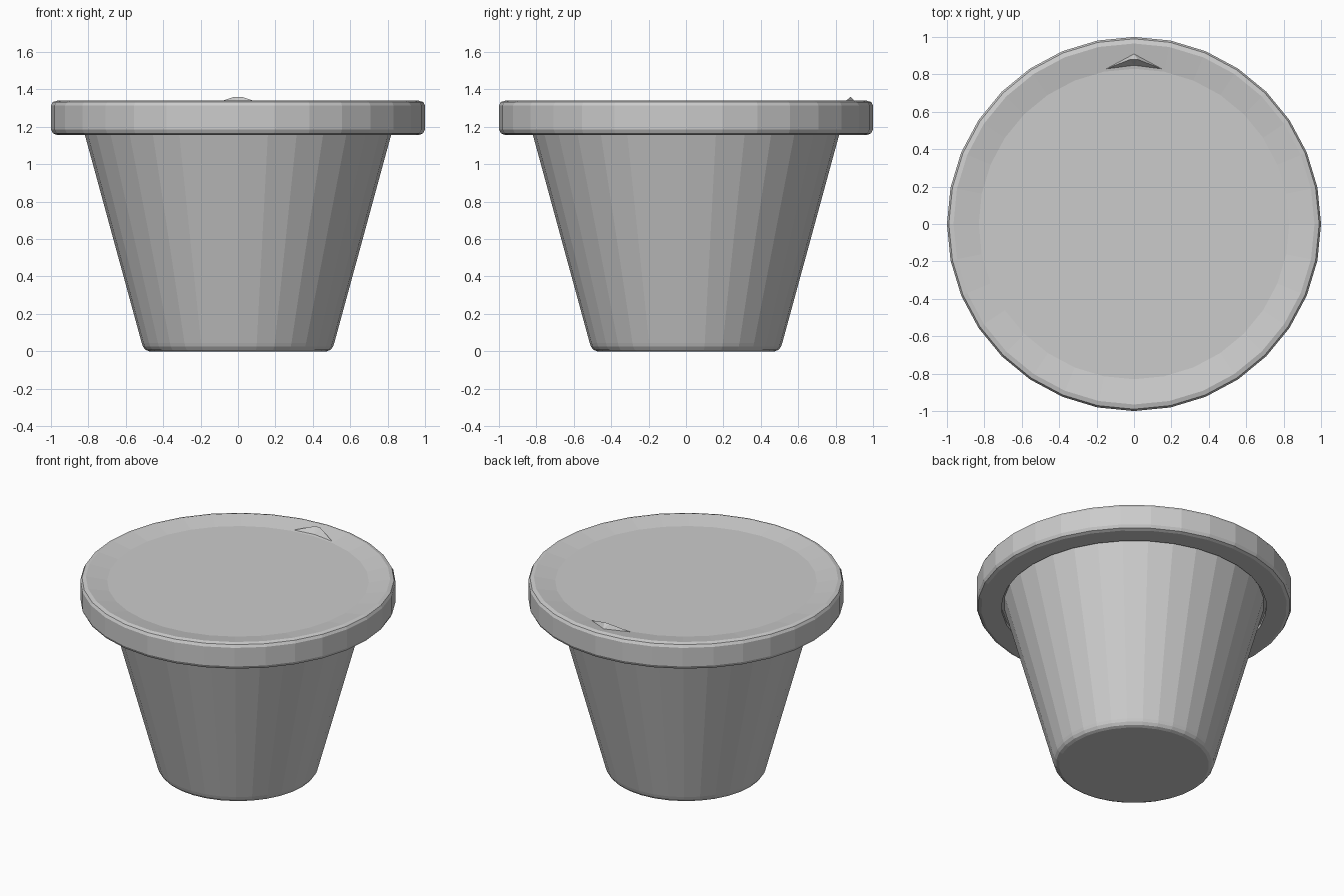
import bpy
import bmesh
from math import sin, cos, tau

cube = bpy.data.objects.get("Cube")
if cube:
    bpy.data.objects.remove(cube, do_unlink=True)

SIDES = 32

# Single clay colour
clay = bpy.data.materials.new("light_grey")
clay.use_nodes = True
grey = (0.6, 0.6, 0.6, 1)
clay.diffuse_color = grey
clay.node_tree.nodes["Principled BSDF"].inputs["Base Color"].default_value = grey


def add_object(name, bm):
    bmesh.ops.recalc_face_normals(bm, faces=bm.faces[:])
    mesh = bpy.data.meshes.new(name)
    bm.to_mesh(mesh)
    bm.free()
    mesh.materials.append(clay)
    obj = bpy.data.objects.new(name, mesh)
    bpy.context.collection.objects.link(obj)
    return obj


def lathe(name, profile):
    """Turn a (radius, height) profile and cap both ends."""
    bm = bmesh.new()
    rings = [[bm.verts.new((r * cos(tau * i / SIDES), r * sin(tau * i / SIDES), z))
              for i in range(SIDES)] for r, z in profile]
    for low, high in zip(rings, rings[1:]):
        for i in range(SIDES):
            j = (i + 1) % SIDES
            bm.faces.new((low[i], low[j], high[j], high[i]))
    bm.faces.new(rings[0])
    bm.faces.new(rings[-1])
    return add_object(name, bm)


# Tapered body, heavy rim and shallow dished fill, in one turned shell
lathe("pot", [
    (0.475, 0), (0.495, 0.008), (0.508, 0.025), (0.515, 0.045),  # rounded foot
    (0.825, 1.18),                                               # tapered wall
    (0.84, 1.18), (0.84, 1.157),                                 # recess under rim
    (0.97, 1.157), (0.99, 1.165), (1.0, 1.185),                  # lower rim edge
    (1.0, 1.315), (0.99, 1.333), (0.965, 1.34),                  # upper rim edge
    (0.83, 1.315),                                               # dished top
])

# Small raised peak at the back of the dish
bm = bmesh.new()
left = bm.verts.new((0.16, 0.825, 1.314))
right = bm.verts.new((-0.16, 0.825, 1.314))
back = bm.verts.new((0, 0.91, 1.328))
front = bm.verts.new((0, 0.845, 1.314))
tip_l = bm.verts.new((0.02, 0.88, 1.36))
tip_r = bm.verts.new((-0.02, 0.88, 1.36))
for face in ((left, tip_l, front), (front, tip_r, right), (front, tip_l, tip_r),
             (back, tip_l, left), (back, right, tip_r), (back, tip_r, tip_l),
             (left, front, back), (front, right, back)):
    bm.faces.new(face)
add_object("back_peak", bm)
